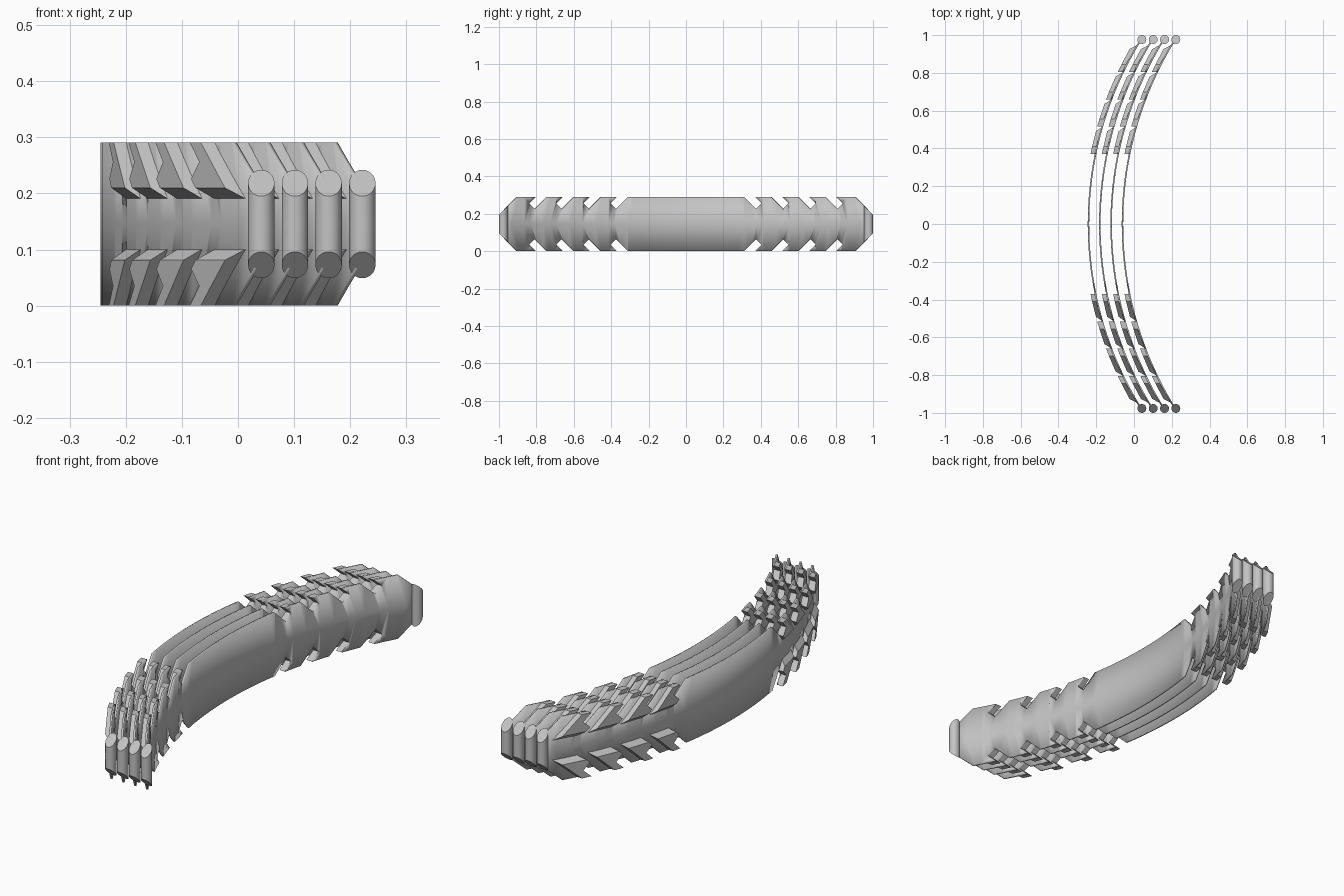
import bpy, bmesh, math

cube = bpy.data.objects.get("Cube")
if cube:
    bpy.data.objects.remove(cube)

grey = bpy.data.materials.new("plain_grey")
grey.use_nodes = True
grey.diffuse_color = (0.55, 0.55, 0.55, 1)
grey.node_tree.nodes["Principled BSDF"].inputs["Base Color"].default_value = (0.55, 0.55, 0.55, 1)

RADIUS = 1.855      # bend of each sheet
CENTRE_X = 1.614    # centre of the bend of the first sheet
MID = 0.1455        # half height
COUNT, SPACING = 4, 0.06
FIRST, PITCH = 0.31, 0.145
END_SLOPE = 1.195   # y + z along the sloped ends
SLOT = 0.06
FIN_WIDTH, FIN_DEPTH = 0.1, 0.026
TOP = 2 * MID


def bend(y, z, out=0.0):
    """Place a flat point on the curved sheet, pushed outward by out."""
    return (CENTRE_X - math.sqrt((RADIUS + out) ** 2 - y * y), y, z - MID)


def slot_points(c):
    """Sloped slot whose inner edge follows y + z = c."""
    return [(c - TOP, TOP), (c - 0.226, 0.226),
            (c + SLOT - 0.256, 0.256), (c + SLOT - TOP, TOP)]


slopes = [FIRST + TOP + PITCH * i for i in range(4)]


def place(bm, name, thickness=0):
    """Make one quarter whole by mirroring, then repeat it for every layer."""
    bmesh.ops.recalc_face_normals(bm, faces=bm.faces)
    mesh = bpy.data.meshes.new(name)
    bm.to_mesh(mesh)
    bm.free()
    mesh.materials.append(grey)
    for i in range(COUNT):
        obj = bpy.data.objects.new(f"{name}_{i + 1}", mesh)
        bpy.context.collection.objects.link(obj)
        obj.location = (SPACING * i, 0, MID)
        mirror = obj.modifiers.new("mirror", 'MIRROR')
        mirror.use_axis = (False, True, True)
        if thickness:
            solid = obj.modifiers.new("thickness", 'SOLIDIFY')
            solid.thickness = thickness
            solid.offset = 0
        bpy.ops.object.select_all(action='DESELECT')
        obj.select_set(True)
        bpy.context.view_layer.objects.active = obj
        if i == 0:
            bpy.ops.object.shade_smooth_by_angle(angle=math.radians(25))


# Curved sheet with sloped slots along the edge
outline = [(0, MID), (0, TOP)]
for c in slopes:
    outline += slot_points(c)
outline += [(END_SLOPE - TOP, TOP), (0.97, END_SLOPE - 0.97), (0.97, MID)]
bm = bmesh.new()
bm.faces.new([bm.verts.new((0, y, z)) for y, z in outline])
for i in range(1, 28):
    bmesh.ops.bisect_plane(bm, geom=bm.verts[:] + bm.edges[:] + bm.faces[:],
                           plane_co=(0, 0.97 * i / 28, 0), plane_no=(0, 1, 0))
for v in bm.verts:
    v.co = bend(v.co.y, v.co.z)
place(bm, "curved_sheet", 0.008)

# Slanted fins standing out from the outer side, open at the slots
bm = bmesh.new()
for c in slopes:
    rings = []
    for out, low in ((0, 0.187), (FIN_DEPTH, 0.21)):
        shape = [(c - low, low), (c + FIN_WIDTH - low, low),
                 (c + FIN_WIDTH - TOP, TOP)] + slot_points(c)[:0:-1]
        rings.append([bm.verts.new(bend(y, z, out)) for y, z in shape])
    inner, outer = rings
    bm.faces.new(inner)
    bm.faces.new(outer[::-1])
    for i in range(len(inner)):
        j = (i + 1) % len(inner)
        bm.faces.new((inner[i], outer[i], outer[j], inner[j]))
place(bm, "slanted_fins")

# Round end posts with sloped caps
bm = bmesh.new()
low, high = [], []
for i in range(32):
    a = math.tau * i / 32
    x, y = 0.0415 + 0.0235 * math.cos(a), 0.9765 + 0.0235 * math.sin(a)
    low.append(bm.verts.new((x, y, 0)))
    high.append(bm.verts.new((x, y, END_SLOPE - y - MID)))
bm.faces.new(high)
for i in range(32):
    j = (i + 1) % 32
    bm.faces.new((low[i], low[j], high[j], high[i]))
place(bm, "end_posts")
